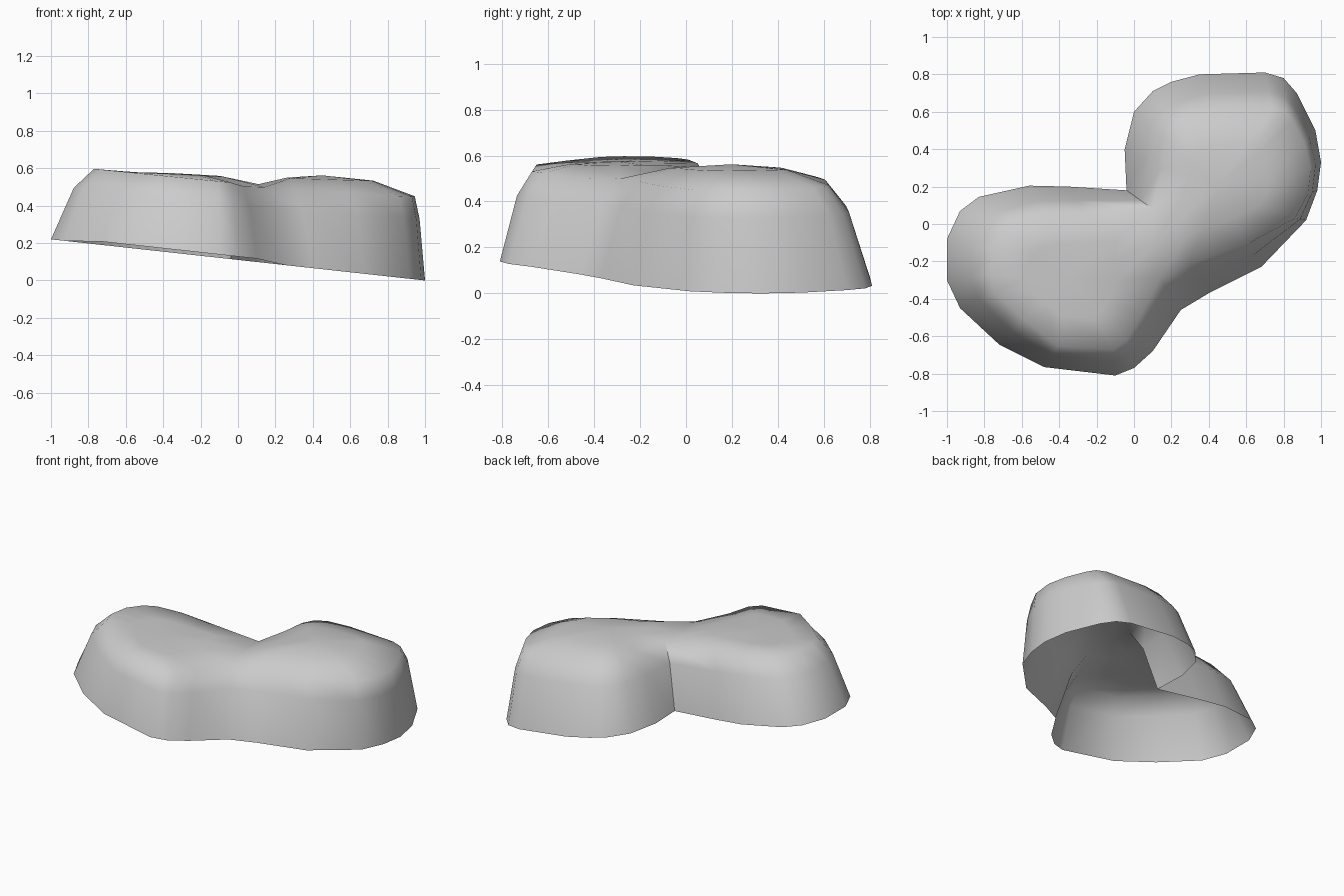
import bpy, bmesh
from mathutils import Vector

if "Cube" in bpy.data.objects:
    bpy.data.objects.remove(bpy.data.objects["Cube"])

# Paired outline points: skirt hem x, y and matching top rim x, y
# Right lobe, from the inner notch around to the waist
right = [(-.04, .18, .10, .08), (-.05, .40, .15, .30), (0, .60, .17, .45),
         (.10, .71, .21, .53), (.20, .76, .28, .575), (.35, .80, .42, .605),
         (.70, .81, .74, .62), (.80, .78, .81, .60), (.87, .70, .85, .55),
         (.97, .50, .91, .43), (1, .33, .945, .30), (.98, .18, .93, .16),
         (.92, .02, .86, .03), (.68, -.23, .60, -.11), (.40, -.37, .30, -.21),
         (.25, -.46, .14, -.29)]
# Left lobe, from the waist back to the notch
left = [(.10, -.68, .03, -.50), (0, -.77, -.04, -.62), (-.10, -.81, -.11, -.67),
        (-.48, -.765, -.41, -.65), (-.72, -.645, -.59, -.51), (-.93, -.45, -.74, -.37),
        (-1, -.30, -.77, -.27), (-1, -.08, -.75, -.14), (-.93, .07, -.69, -.04),
        (-.83, .145, -.62, .01), (-.56, .205, -.46, .05), (-.35, .20, -.27, .06)]
outline = right + left


def hem_z(x, y):
    return max(0, .11 * (1 - x) + (.018 if y < -.6 else 0))


def rim_z(x, y):
    return .52 - .1 * x if x < 0 else .515 - .075 * x + .02 * y


bm = bmesh.new()

# Sloping side wall with a rounded shoulder
hem, mid, rim = [], [], []
for bx, by, tx, ty in outline:
    b = Vector((bx, by, hem_z(bx, by)))
    t = Vector((tx, ty, rim_z(tx, ty)))
    m = b.lerp(t, .53)
    m.z = b.z + (t.z - b.z) * .73
    hem.append(bm.verts.new(b))
    mid.append(bm.verts.new(m))
    rim.append(bm.verts.new(t))
n = len(outline)
for lo, hi in ((hem, mid), (mid, rim)):
    for i in range(n):
        j = (i + 1) % n
        bm.faces.new((lo[i], lo[j], hi[j], hi[i]))

# Two gently domed top lobes that share a saddle
saddle = bm.verts.new((.11, -.10, .515))
k = len(right) - 1


def dome(loop, centre):
    c = bm.verts.new(centre)
    ring = []
    for v in loop:
        p = v.co.lerp(c.co, .45)
        p.z = v.co.z + (c.co.z - v.co.z) * .75
        ring.append(bm.verts.new(p))
    for i in range(len(loop)):
        j = (i + 1) % len(loop)
        bm.faces.new((loop[i], loop[j], ring[j], ring[i]))
        bm.faces.new((ring[i], ring[j], c))


dome(rim[:k + 1] + [saddle], (.45, .20, .562))
dome(rim[k:] + [rim[0], saddle], (-.35, -.30, .574))

bmesh.ops.recalc_face_normals(bm, faces=bm.faces)
top = max(bm.faces, key=lambda f: f.calc_center_median().z)
if top.normal.z < 0:
    bmesh.ops.reverse_faces(bm, faces=bm.faces)

mesh = bpy.data.meshes.new("two_lobed_shell")
bm.to_mesh(mesh)
bm.free()
shell = bpy.data.objects.new("two_lobed_shell", mesh)
bpy.context.collection.objects.link(shell)
bpy.context.view_layer.objects.active = shell
shell.select_set(True)
bpy.ops.object.shade_smooth_by_angle(angle=1.05)
